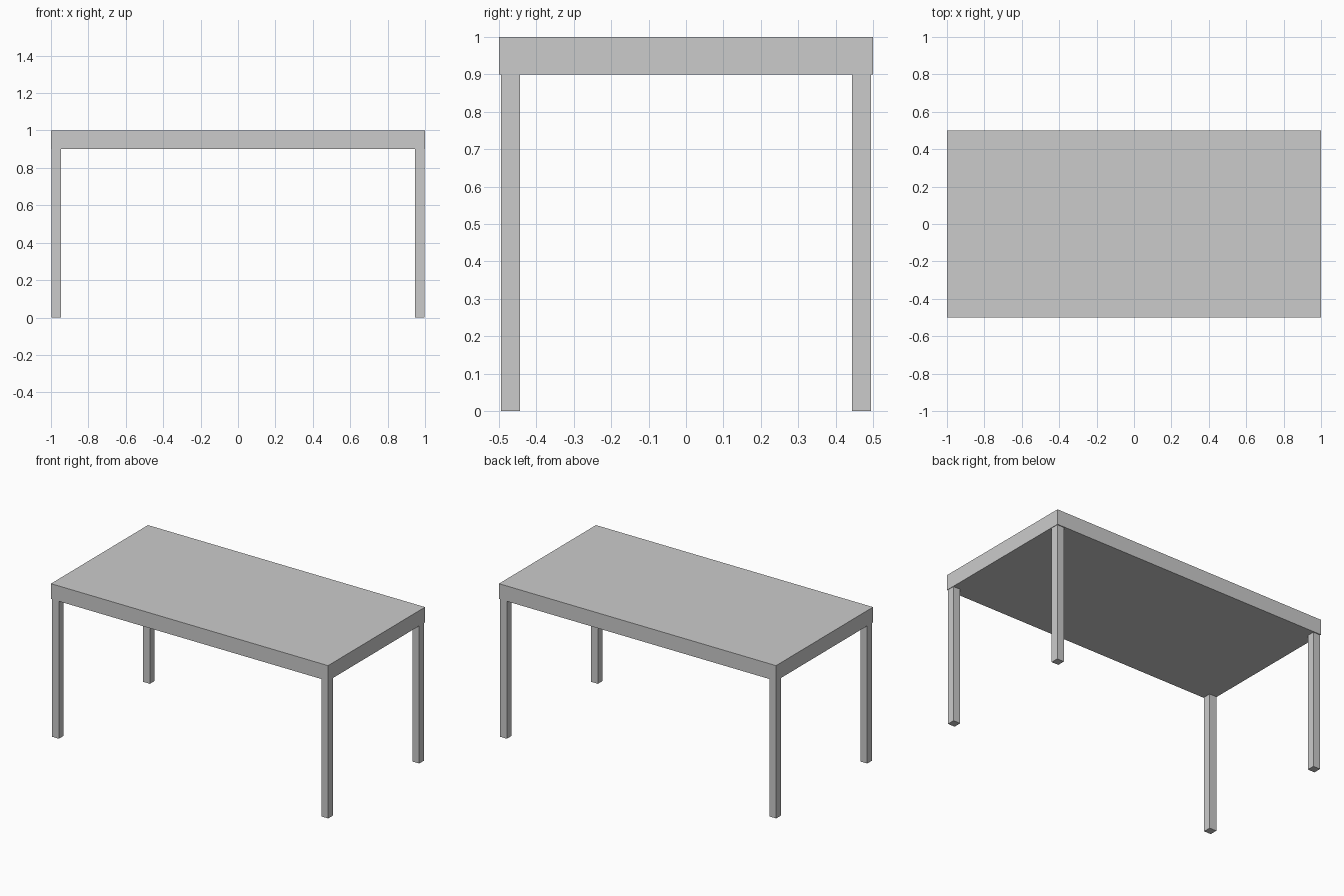
import bpy

if "Cube" in bpy.data.objects:
    bpy.data.objects.remove(bpy.data.objects["Cube"])


def box(name, center, size):
    bpy.ops.mesh.primitive_cube_add(size=1, location=center)
    obj = bpy.context.object
    obj.name = name
    obj.scale = size
    bpy.ops.object.transform_apply(location=False, rotation=False, scale=True)
    return obj


# Thick rectangular top
box("table_top", (0, 0, 0.95), (2, 1, 0.1))

# Four square legs, set just inside the corners
for side, sx in (("left", -1), ("right", 1)):
    for end, sy in (("front", -1), ("back", 1)):
        box(f"{end}_{side}_leg", (sx * 0.972, sy * 0.469, 0.45), (0.05, 0.05, 0.9))
